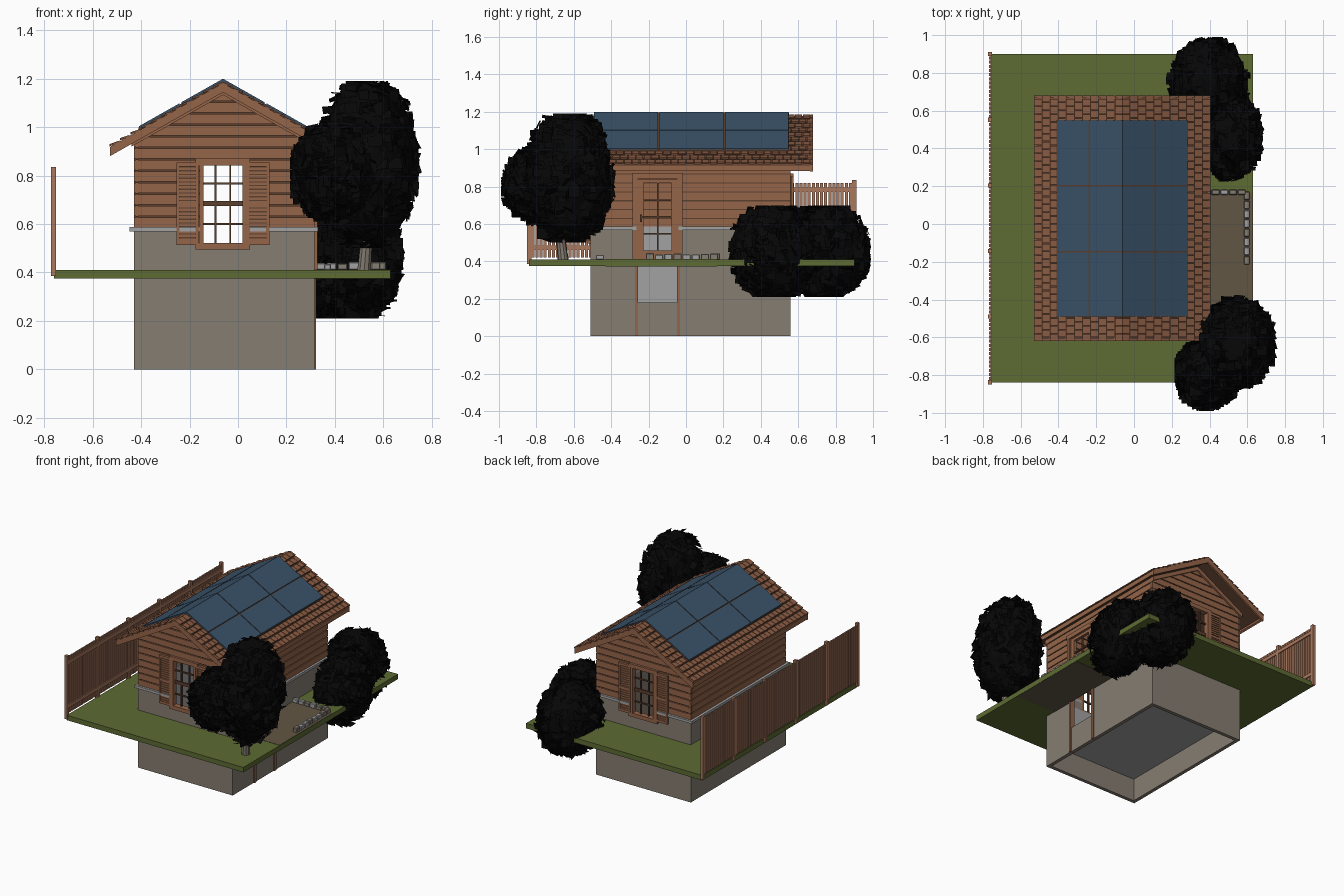
import bpy, bmesh, math, random
from mathutils import Vector

random.seed(4)
if "Cube" in bpy.data.objects:
    bpy.data.objects.remove(bpy.data.objects["Cube"], do_unlink=True)


def material(name, rgb):
    m = bpy.data.materials.new(name)
    m.use_nodes = True
    m.diffuse_color = (*rgb, 1)
    bsdf = next(n for n in m.node_tree.nodes if n.type == "BSDF_PRINCIPLED")
    bsdf.inputs["Base Color"].default_value = (*rgb, 1)
    return m


SIDING = material("siding_wood", (.30, .13, .068))
DARK = material("dark_wood", (.105, .05, .028))
SHINGLE = material("roof_shingle", (.25, .105, .055))
CONCRETE = material("concrete", (.235, .205, .168))
PLASTER = material("light_grey", (.36, .36, .37))
GRASS = material("grass", (.11, .145, .033))
EARTH = material("earth_path", (.12, .092, .058))
FENCE = material("fence_wood", (.40, .19, .11))
SOLAR = material("solar_blue", (.042, .085, .14))
LEAF = material("leaf_black", (.002, .002, .002))


class Part:
    """Collects boxes and shapes into one object."""
    def __init__(self, name, *mats):
        self.name, self.mats, self.bm = name, mats, bmesh.new()

    def box(self, xs, ys, zs, mat=0, warp=None):
        v = [self.bm.verts.new(warp(x, y, z) if warp else (x, y, z))
             for x in xs for y in ys for z in zs]
        for f in ("0132", "4675", "0451", "2376", "0264", "1573"):
            self.bm.faces.new([v[int(c)] for c in f]).material_index = mat

    def done(self):
        bmesh.ops.recalc_face_normals(self.bm, faces=self.bm.faces)
        me = bpy.data.meshes.new(self.name)
        self.bm.to_mesh(me)
        self.bm.free()
        for m in self.mats:
            me.materials.append(m)
        ob = bpy.data.objects.new(self.name, me)
        bpy.context.collection.objects.link(ob)
        return ob


def steps(a, b, n):
    d = (b - a) / n
    return [(a + i * d, a + (i + 1) * d) for i in range(n)]


# Main dimensions
X0, X1, Y0, Y1, T = -.43, .315, -.51, .56, .025
CX, HALF, RIDGE, PITCH = -.062, .467, 1.2, .565
WX0, WX1, WZ0, WZ1 = -.155, .03, .51, .85      # window opening
DY0, DY1, DZ = -.265, -.04, .85                # door opening
FLOOR, GROUND, BASE = .18, .41, .575
GABLES = ((Y0, 1), (Y1, -1))                   # wall plane, inward direction


def gable_clip(x, y, z):
    lim = max(0, (RIDGE - .04 - z) / PITCH)
    return (min(max(x, CX - lim), CX + lim), y, z)


def split(lo, hi, a, b, cut):
    return [(lo, a), (b, hi)] if cut else [(lo, hi)]


# Basement walls with window and door cut-outs
p = Part("basement_walls", CONCRETE, PLASTER)
for y, d in GABLES:
    for zs, cut in (((0, WZ0), False), ((WZ0, BASE), True)):
        for xs in split(X0, X1, WX0, WX1, cut):
            p.box(xs, (y, y + d * T), zs)
    p.box((X0 + T, X1 - T), (y + d * T, y + d * (T + .004)), (FLOOR, WZ0), 1)
p.box((X0, X0 + T), (Y0, Y1), (0, BASE))
p.box((X0 + T, X0 + T + .004), (Y0 + T, Y1 - T), (FLOOR, BASE), 1)
p.box((X1 - T, X1), (Y0, Y1), (0, FLOOR))
for ys in split(Y0, Y1, DY0, DY1, True):
    p.box((X1 - T, X1), ys, (FLOOR, BASE))
p.done()

p = Part("interior_floor", PLASTER)
p.box((X0 + T, X1 - T), (Y0 + T, Y1 - T), (FLOOR - .02, FLOOR))
p.done()

# Stone ledge over the basement
p = Part("ledge", PLASTER)
for y, d in GABLES:
    for xs in split(X0 - .018, X1 + .015, WX0, WX1, True):
        p.box(xs, (y - d * .015, y + d * T), (BASE - .006, BASE + .012))
p.box((X0 - .018, X0 + T), (Y0, Y1), (BASE - .006, BASE + .012))
for ys in split(Y0, Y1, DY0, DY1, True):
    p.box((X1 - T, X1 + .015), ys, (BASE - .006, BASE + .012))
p.done()

# Plank siding: bright boards over a dark core showing in the joints
p = Part("siding", SIDING, DARK)
for z0, z1 in steps(BASE + .01, 1.155, 12):
    for inset, top, mat in ((0, z1 - .006, 0), (.008, z1, 1)):
        for y, d in GABLES:
            for xs in split(X0, X1, WX0, WX1, z0 < WZ1 - .02):
                p.box(xs, (y + d * inset, y + d * (T - inset)), (z0, top), mat, gable_clip)
        if z0 < .93:
            h = min(top, .955)
            p.box((X0 + inset, X0 + T - inset), (Y0, Y1), (z0, h), mat)
            for ys in split(Y0, Y1, DY0, DY1, z0 < DZ - .02):
                p.box((X1 - T + inset, X1 - inset), ys, (z0, h), mat)
p.done()


# Roof: coordinates are (distance from ridge, y, height over slab top)
def slope(side):
    return lambda s, y, h: (CX + side * s, y, RIDGE - .022 - PITCH * s + h)


roof = Part("roof_deck", DARK, SIDING)
tiles = Part("roof_shingles", SHINGLE)
panels = Part("solar_panels", SOLAR, DARK)
for side in (-1, 1):
    w = slope(side)
    roof.box((0, HALF - .004), (-.61, .67), (-.016, 0), 0, w)
    for ys in ((-.618, -.604), (.664, .678)):
        roof.box((0, HALF), ys, (-.034, .004), 1, w)
    for ys in ((Y0 - .012, Y0), (Y1, Y1 + .012)):
        roof.box((0, HALF - .09), ys, (-.045, -.012), 1, w)
    roof.box((HALF - .012, HALF), (-.618, .678), (-.03, .002), 1, w)
    for i, (s0, s1) in enumerate(steps(0, HALF + .004, 11)):
        for j in range(32):
            a = -.62 + (j - .5 * (i % 2)) * .0415
            lift = random.uniform(0, .003)
            tiles.box((s0, s1 - .003), (max(a, -.62), min(a + .038, .68)), (.001, .008),
                      0, lambda s, y, h: w(s, y, h + (lift + .006 if s > s0 else 0)))
    panels.box((0, .348), (-.49, .55), (.004, .017), 1, w)
    for s0, s1 in steps(0, .35, 2):
        for y0, y1 in steps(-.495, .553, 3):
            panels.box((s0 + .004 * (s0 > 0), s1 - .004), (y0 + .004, y1 - .004),
                       (.012, .022), 0, w)
for part in (roof, tiles, panels):
    part.done()

# Windows with glazing bars and louvred shutters on both gables
for label, (y, d) in zip(("front", "back"), GABLES):
    p = Part(label + "_window", DARK, SIDING)
    out = (y - d * .016, y + d * T)
    mid = (y + d * .004, y + d * .016)
    for xs in ((WX0 - .005, WX0 + .012), (WX1 - .012, WX1 + .005)):
        p.box(xs, out, (WZ0, WZ1), 1)
    p.box((WX0 - .02, WX1 + .02), out, (WZ1 - .008, WZ1 + .02), 1)
    p.box((WX0 - .02, WX1 + .02), out, (WZ0 - .015, WZ0 + .012), 1)
    for z, h in ((.60, .004), (.685, .011), (.768, .004)):
        p.box((WX0, WX1), mid, (z - h, z + h))
    for x in (WX0 + .062, WX1 - .062):
        p.box((x - .004, x + .004), mid, (WZ0, WZ1))
    p.done()
    p = Part(label + "_shutters", SIDING, DARK)
    for a, b in ((WX0 - .1, WX0 - .006), (WX1 + .006, WX1 + .1)):
        p.box((a, b), (y - d * .006, y), (WZ0 + .005, WZ1 + .004), 1)
        for xs in ((a, a + .014), (b - .014, b)):
            p.box(xs, (y - d * .016, y), (WZ0 + .003, WZ1 + .005))
        for z in (WZ0 + .003, .675, WZ1 - .012):
            p.box((a, b), (y - d * .016, y), (z, z + .017))
        for z0, z1 in steps(WZ0 + .02, WZ1 - .012, 20):
            p.box((a + .012, b - .012), (y - d * .012, y - d * .004), (z0, z1 - .005))
    p.done()

# Door, its frame down to the footing, and handle
p = Part("door_frame", SIDING, DARK)
for y, d in ((DY0, -1), (DY1, 1)):
    p.box((X1 - T, X1 + .008), (y - .009, y + .009), (0, DZ))
    p.box((X1, X1 + .014), (y, y + d * .022), (GROUND, DZ))
p.box((X1 - T, X1 + .016), (DY0 - .022, DY1 + .022), (DZ - .008, DZ + .022))
p.done()
p = Part("door", SIDING, DARK)
dx = (X1 - .018, X1 + .004)
for ys in ((DY0 + .008, -.226), (-.078, DY1 - .008)):
    p.box(dx, ys, (GROUND, DZ - .012))
for zs in ((GROUND, .458), (.818, DZ - .012)):
    p.box(dx, (DY0 + .01, DY1 - .01), zs)
p.box((X1 - .012, X1), (-.156, -.148), (.458, .818), 1)
for z in (.548, .638, .728):
    p.box((X1 - .012, X1), (-.226, -.078), (z - .004, z + .004), 1)
p.box((X1, X1 + .02), (-.246, -.236), (.61, .65), 1)
p.box((X1 + .015, X1 + .022), (-.246, -.205), (.634, .642), 1)
p.done()

# Lawn around the house, and the earth path
p = Part("lawn", GRASS)
for xs, ys in (((-.76, X0), (-.84, .9)), ((X1, .63), (-.84, .9)),
               ((X0, X1), (-.84, Y0)), ((X0, X1), (Y1, .9))):
    p.box(xs, ys, (.375, GROUND))
p.done()
p = Part("path", EARTH)
for z in (.373, GROUND):
    p.box((X1, .629), (-.43, .165), (z, z + .002))
p.done()

# Low stone edging
p = Part("edging_stones", PLASTER, CONCRETE)
spots = [(.34 + i * .046, .168, 1) for i in range(6)]
spots += [(.597, .15 - i * .049, 0) for i in range(8)] + [(.37, -.46, 0)]
for x, y, along in spots:
    a, b = (.021, .014) if along else (.015, .022)
    top = GROUND + random.uniform(.024, .034)
    p.box((x - a, x + a), (y - b, y + b), (GROUND, top), random.randint(0, 1))
stones = p.done()
bev = stones.modifiers.new("rounded", "BEVEL")
bev.width, bev.segments = .004, 1

# Picket fence
p = Part("fence", FENCE)
for i in range(6):
    y = -.838 + i * .3475
    p.box((-.773, -.752), (y - .011, y + .011), (.385, .835))
for y0, y1 in steps(-.83, .89, 78):
    p.box((-.768, -.759), (y0 + .003, y1 - .003), (.42, .82))
for z in (.46, .77):
    p.box((-.759, -.752), (-.838, .9), (z, z + .025))
p.done()


# Shrubs: dark cores wrapped in scattered square leaf cards
def shrub(name, lobes, lo, hi, count):
    p = Part(name, LEAF)
    clamp = lambda v: Vector([min(max(c, a), b) for c, a, b in zip(v, lo, hi)])
    for c, r in lobes:
        c, r = Vector(c), Vector(r)
        core = bmesh.ops.create_icosphere(p.bm, subdivisions=3, radius=1)["verts"]
        for v in core:
            v.co = clamp(c + v.co * r * random.uniform(.86, .95))
        for _ in range(count):
            n = Vector([random.gauss(0, 1) for _ in range(3)]).normalized()
            q = c + n * r * random.uniform(.86, .97)
            face = (n + Vector([random.uniform(-.8, .8) for _ in range(3)])).normalized()
            u = face.orthogonal().normalized()
            s = random.uniform(.025, .045)
            u, t = u * s, face.cross(u) * s
            p.bm.faces.new([p.bm.verts.new(clamp(q + k)) for k in (u, t, -u, -t)])
    p.done()


shrub("front_shrub", [((.54, -.63, .85), (.21, .25, .39)), ((.39, -.79, .81), (.18, .2, .21))],
      (.215, -.99, .5), (.76, -.375, 1.19), 600)
shrub("back_shrub", [((.51, .47, .455), (.17, .25, .27)), ((.39, .75, .455), (.21, .25, .27))],
      (.17, .225, .21), (.69, .99, .7), 600)

# Shrub trunk
bpy.ops.mesh.primitive_cone_add(vertices=10, radius1=.03, radius2=.02, depth=.25,
                                location=(.53, -.67, .52), rotation=(.12, .08, 0))
trunk = bpy.context.object
trunk.name = "shrub_trunk"
trunk.data.materials.append(CONCRETE)
bpy.ops.object.shade_smooth_by_angle()
